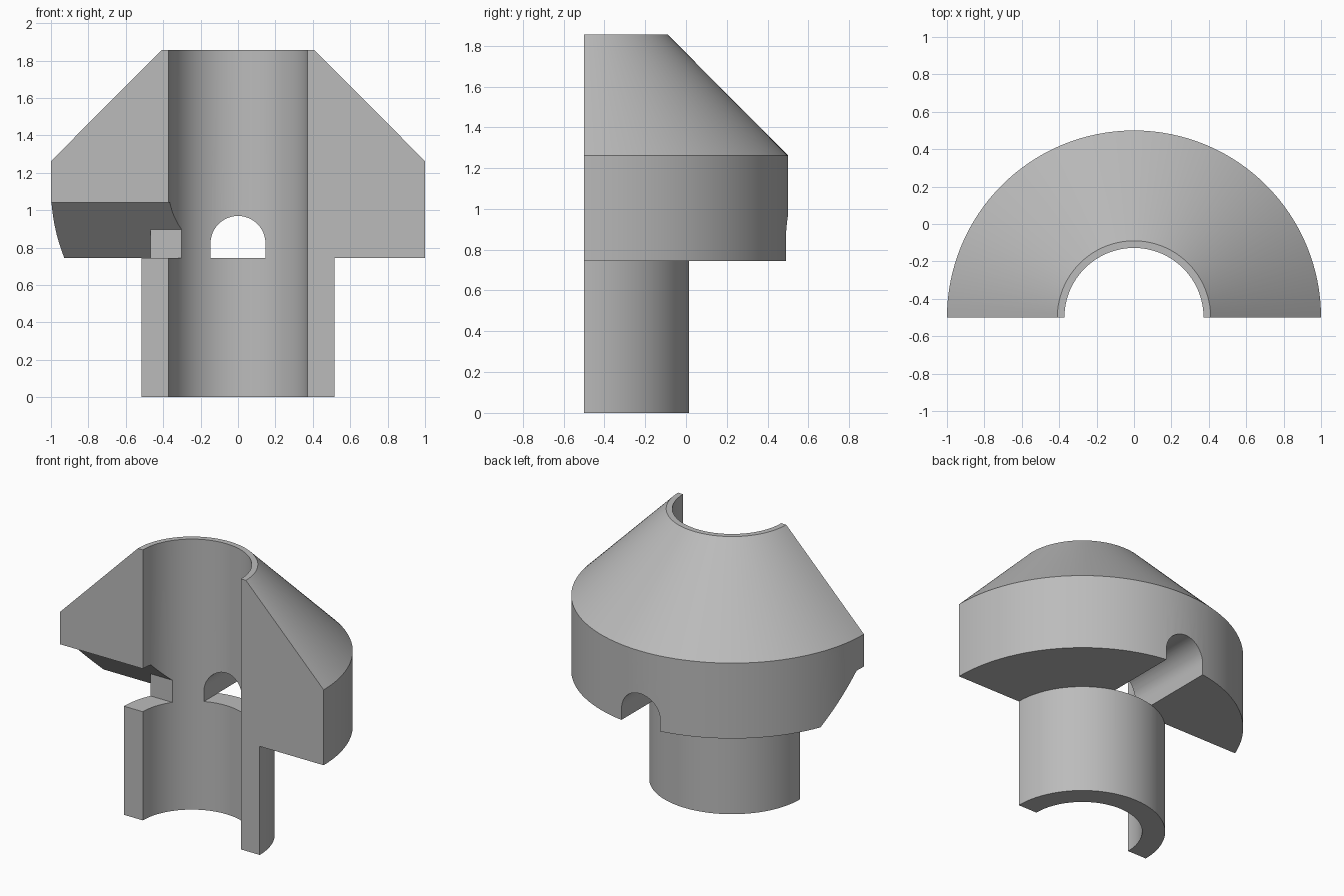
import bpy, bmesh, math

if "Cube" in bpy.data.objects:
    bpy.data.objects.remove(bpy.data.objects["Cube"])

AXIS_Y = -0.5        # the revolve axis lies in the front cut plane
SEAT = 0.745         # underside of the flange
BORE, TUBE, RIM = 0.372, 0.515, 1.0
SLOT_R = 0.147
STEPS = 64

grey = bpy.data.materials.new("light_grey")
grey.use_nodes = True
colour = (0.5, 0.5, 0.5, 1)
grey.diffuse_color = colour
grey.node_tree.nodes["Principled BSDF"].inputs["Base Color"].default_value = colour


def solid(name, sections):
    """Closed solid skinned over matching cross-sections."""
    bm = bmesh.new()
    rings = [[bm.verts.new(p) for p in s] for s in sections]
    n = len(rings[0])
    for a, b in zip(rings, rings[1:]):
        for i in range(n):
            j = (i + 1) % n
            bm.faces.new((a[i], a[j], b[j], b[i]))
    bm.faces.new(rings[0])
    bm.faces.new(rings[-1][::-1])
    bmesh.ops.recalc_face_normals(bm, faces=bm.faces)
    mesh = bpy.data.meshes.new(name)
    bm.to_mesh(mesh)
    bm.free()
    ob = bpy.data.objects.new(name, mesh)
    bpy.context.collection.objects.link(ob)
    return ob


def half_turn(name, profile):
    angles = [math.pi * i / STEPS for i in range(STEPS + 1)]
    return solid(name, [[(r * math.cos(a), AXIS_Y + r * math.sin(a), z)
                         for r, z in profile] for a in angles])


def cut(target, cutter):
    cutter.hide_render = True
    mod = target.modifiers.new("cut", 'BOOLEAN')
    mod.operation = 'DIFFERENCE'
    mod.solver = 'EXACT'
    mod.object = cutter
    bpy.context.view_layer.objects.active = target
    bpy.ops.object.modifier_apply(modifier=mod.name)
    bpy.data.objects.remove(cutter)


# Half body: tube, flange and cone in one revolved profile
body = half_turn("half_collar", [(BORE, 0), (TUBE, 0), (TUBE, SEAT), (RIM, SEAT),
                                 (RIM, 1.262), (0.41, 1.855), (BORE, 1.855)])

# Arched slot running front to back through the rear wall
arch = [(-SLOT_R, SEAT), (SLOT_R, SEAT)]
arch += [(SLOT_R * math.cos(math.pi * i / 24), 0.822 + SLOT_R * math.sin(math.pi * i / 24))
         for i in range(25)]
cut(body, solid("arch_cutter", [[(x, y, z) for x, z in arch] for y in (-0.3, 0.7)]))

# Chamfered notch on the right side, leaving the tube wall standing at the back
notch = [(-0.7, SEAT), (-0.13, SEAT), (-0.425, 1.04), (-0.7, 1.04)]
wedge = solid("notch_cutter", [[(x, y, z) for y, z in notch] for x in (-1.2, -0.2)])
WALL_Y = AXIS_Y + 0.218
start = math.asin((WALL_Y - AXIS_Y) / TUBE)
arc = [start] + [math.pi * i / STEPS for i in range(STEPS + 1)
                 if start < math.pi * i / STEPS < math.pi - start] + [math.pi - start]
keep = [(TUBE * math.cos(a), AXIS_Y + TUBE * math.sin(a)) for a in arc]
cut(wedge, solid("wall_keeper", [[(x, y, z) for x, y in keep] for z in (0.6, 1.2)]))
cut(body, wedge)

# Finish
body.data.materials.clear()
body.data.materials.append(grey)
for poly in body.data.polygons:
    poly.material_index = 0
bpy.ops.object.select_all(action='DESELECT')
body.select_set(True)
bpy.context.view_layer.objects.active = body
bpy.ops.object.shade_smooth_by_angle(angle=math.radians(25))
